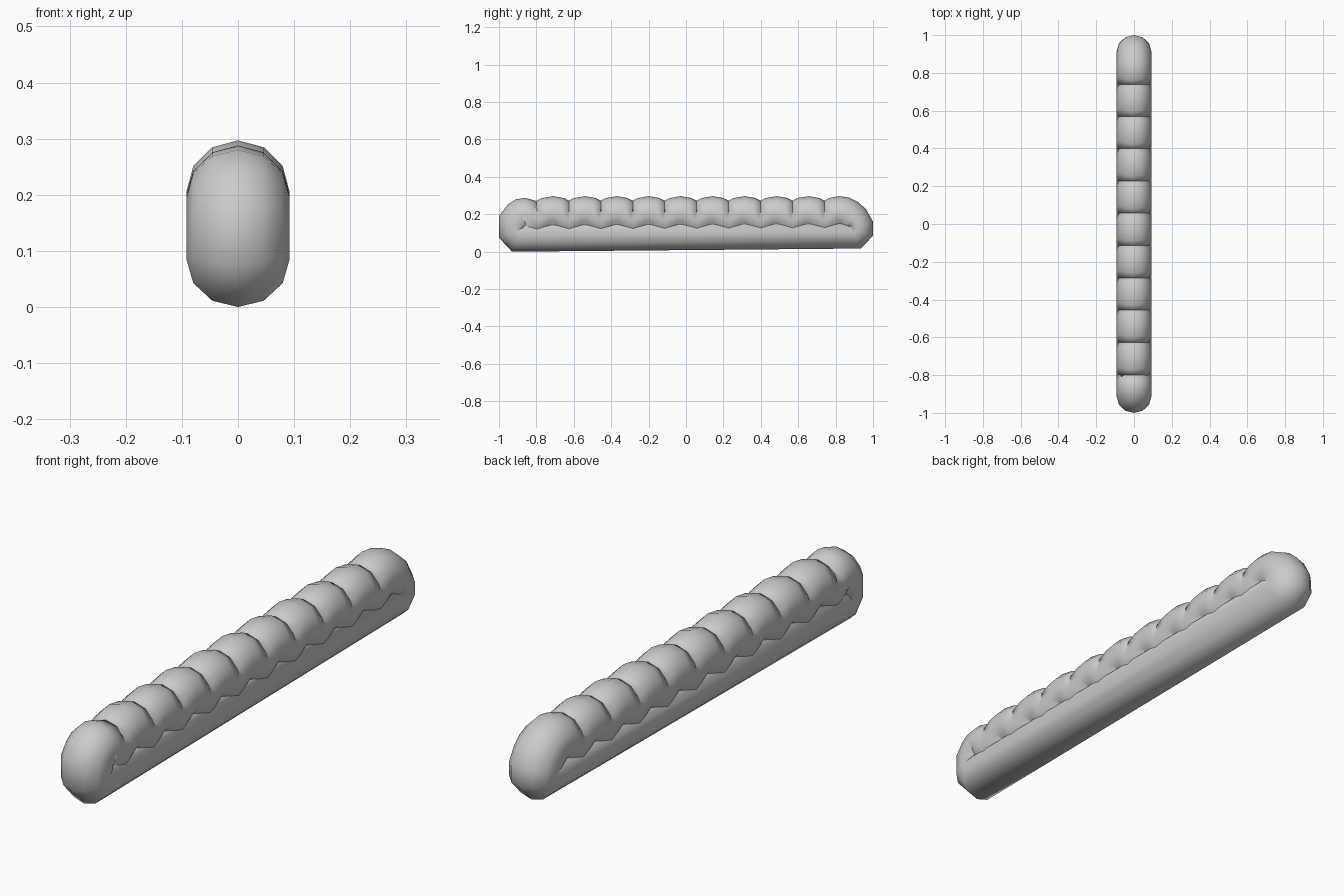
import bpy, bmesh
from math import sin, cos, radians, atan, pi

if "Cube" in bpy.data.objects:
    bpy.data.objects.remove(bpy.data.objects["Cube"])

R = 0.092      # tube radius
SIDES = 12

rings = []     # (centre y, centre z, lean angle from straight up towards +y)


def outer(y, z, deg):
    """Ring given by its outermost profile point and lean angle."""
    a = radians(deg)
    rings.append((y - R * sin(a), z - R * cos(a), a))


def centre(y, z, deg):
    rings.append((y, z, radians(deg)))


# front end: from the straight bottom bar up into the first small lump
for p in [(-0.93, 0.0, -158), (-1.0, 0.075, -112), (-1.0, 0.19, -70),
          (-0.955, 0.25, -45), (-0.91, 0.28, -22), (-0.86, 0.288, 0)]:
    outer(*p)
centre(-0.835, 0.187, 28)

# row of nine arched lumps along the top
FIRST, STEP, COUNT = -0.797, 0.1708, 9
H = STEP / 2
K = 12.5
SEG = 6
for i in range(COUNT):
    mid = FIRST + STEP * (i + 0.5)
    for j in range(SEG):
        u = -H + STEP * j / SEG
        lean = 0 if j == 0 else atan(K * u)
        rings.append((mid + u, 0.205 - K * u * u / 2, lean))

# back end: last long lump turning down to the bottom bar
end = FIRST + STEP * COUNT
centre(end, 0.205 - K * H * H / 2, 0)
centre(end + 0.028, 0.185, -35)
centre(end + 0.052, 0.199, -18)
for p in [(0.815, 0.297, 0), (0.87, 0.29, 18), (0.92, 0.265, 38),
          (0.962, 0.228, 52), (1.0, 0.16, 78), (1.0, 0.085, 110),
          (0.935, 0.017, 155)]:
    outer(*p)

# sweep the round section along the closed loop
bm = bmesh.new()
loops = []
for y, z, a in rings:
    loop = []
    for k in range(SIDES):
        t = 2 * pi * k / SIDES
        loop.append(bm.verts.new((R * sin(t),
                                  y + R * cos(t) * sin(a),
                                  z + R * cos(t) * cos(a))))
    loops.append(loop)
for i, lo in enumerate(loops):
    nx = loops[(i + 1) % len(loops)]
    for k in range(SIDES):
        m = (k + 1) % SIDES
        bm.faces.new((lo[k], nx[k], nx[m], lo[m])).smooth = True
bm.normal_update()
# make the faces point outwards
top = max(bm.faces, key=lambda f: f.calc_center_median().z)
if top.normal.z < 0:
    bmesh.ops.reverse_faces(bm, faces=bm.faces[:])

mesh = bpy.data.meshes.new("scalloped_tube")
bm.to_mesh(mesh)
bm.free()
obj = bpy.data.objects.new("scalloped_tube", mesh)
bpy.context.scene.collection.objects.link(obj)
